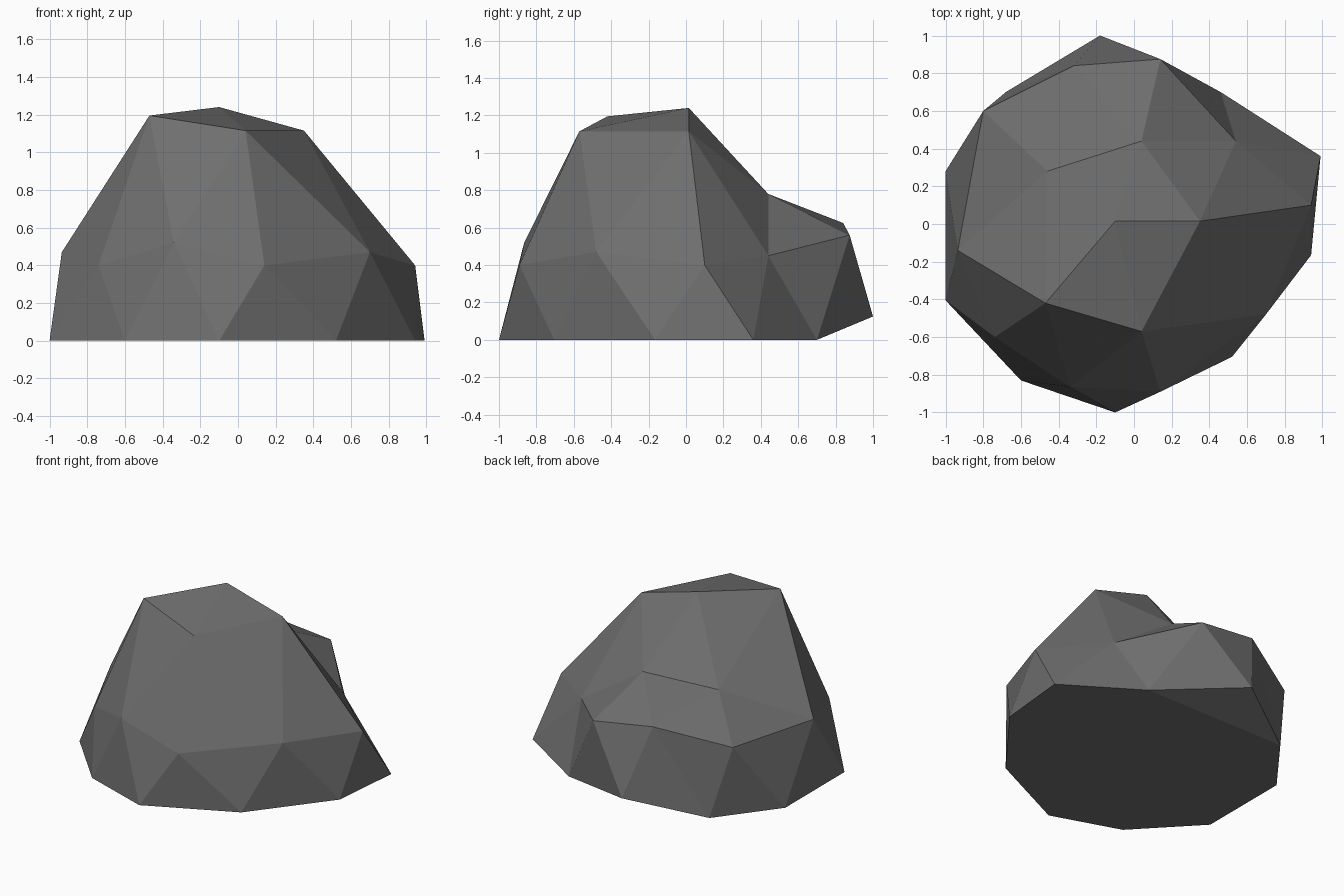
import bpy

# Rock: faceted boulder built as stacked rings (base, middle, crown) closed by a peak
peak = (-0.10, 0.015, 1.24)
crown = [(-0.47, -0.42, 1.195), (0.04, -0.57, 1.115), (0.35, 0.015, 1.115),
         (0.04, 0.44, 0.78), (-0.46, 0.28, 0.72)]
middle = [(-0.935, -0.14, 0.47), (-0.74, -0.60, 0.40), (-0.34, -0.865, 0.52),
          (0.14, -0.89, 0.40), (0.70, -0.48, 0.47), (0.94, 0.10, 0.40),
          (0.54, 0.44, 0.45), (0.14, 0.875, 0.56), (-0.32, 0.84, 0.625),
          (-0.80, 0.60, 0.51)]
base = [(-1.0, -0.405, 0), (-0.60, -0.83, 0), (-0.10, -1.0, 0), (0.52, -0.705, 0),
        (0.94, -0.165, 0), (0.99, 0.36, 0), (0.46, 0.70, 0), (-0.18, 1.0, 0.125),
        (-0.68, 0.70, 0), (-1.0, 0.28, 0)]

verts = base + middle + crown + [peak]
B, M, C, TOP = 0, 10, 20, 25
faces = []

# lower band: zigzag triangles between base and middle rings
for i in range(10):
    j = (i + 1) % 10
    faces += [(B + i, M + j, M + i), (B + i, B + j, M + j)]

# shoulder and cap: each crown point fans onto three middle points
for i in range(5):
    j = (i + 1) % 5
    a, b, c = 2 * i, 2 * i + 1, (2 * i + 2) % 10
    faces += [(M + a, M + b, C + i), (M + b, M + c, C + i),
              (M + c, C + j, C + i), (C + i, C + j, TOP)]

# underside: flat floor plus the small lifted corner at the back
faces += [(9, 8, 6, 5, 4, 3, 2, 1, 0), (8, 7, 6)]

mesh = bpy.data.meshes.new("rock")
mesh.from_pydata(verts, [], faces)
mesh.validate()
mesh.update()

# one flat stone colour
stone = bpy.data.materials.new("dark_grey_stone")
stone.diffuse_color = (0.16, 0.16, 0.16, 1)
mesh.materials.append(stone)

rock = bpy.data.objects.new("rock", mesh)
bpy.context.collection.objects.link(rock)
